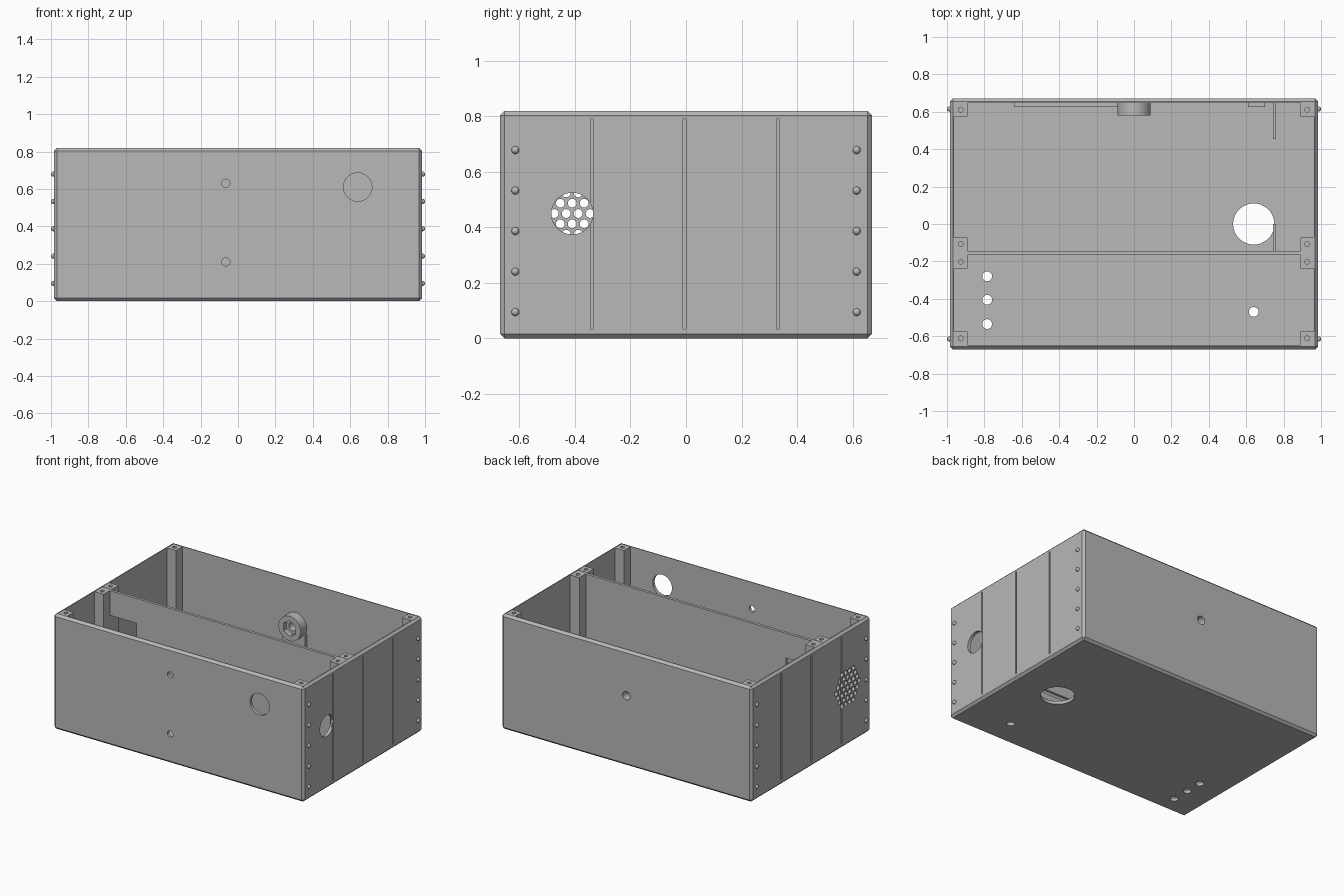
import bpy, bmesh, math
from mathutils import Matrix, Vector

if "Cube" in bpy.data.objects:
    bpy.data.objects.remove(bpy.data.objects["Cube"], do_unlink=True)

grey = bpy.data.materials.new("plain_grey")
grey.use_nodes = True
grey.diffuse_color = (0.48, 0.48, 0.48, 1)
grey.node_tree.nodes["Principled BSDF"].inputs["Base Color"].default_value = (0.48, 0.48, 0.48, 1)

HX, HY, HZ = 0.985, 0.67, 0.82   # half width, half depth, height
WALL = 0.022
IX, IY = HX - WALL, HY - WALL    # inner faces
DIV = (-0.165, -0.145)           # divider front and back faces
TURN = {"x": Matrix.Rotation(math.pi / 2, 4, "Y"),
        "y": Matrix.Rotation(math.pi / 2, 4, "X"),
        "z": Matrix.Identity(4)}


def add_box(bm, lo, hi):
    lo, hi = Vector(lo), Vector(hi)
    m = Matrix.Translation((lo + hi) / 2) @ Matrix.Diagonal((*(hi - lo), 1))
    return bmesh.ops.create_cube(bm, size=1, matrix=m)


def add_rod(bm, centre, radius, length, axis, sides=32):
    m = Matrix.Translation(centre) @ TURN[axis]
    bmesh.ops.create_cone(bm, cap_ends=True, segments=sides, radius1=radius,
                          radius2=radius, depth=length, matrix=m)


def make(name, bm):
    mesh = bpy.data.meshes.new(name)
    bm.to_mesh(mesh)
    bm.free()
    mesh.materials.append(grey)
    ob = bpy.data.objects.new(name, mesh)
    bpy.context.collection.objects.link(ob)
    return ob


def cut(ob, *cutters):
    """Subtract each cutter mesh, bake the result and drop the cutters."""
    tools = [make("cutter", bm) for bm in cutters]
    for tool in tools:
        tool.hide_render = True
        mod = ob.modifiers.new("cut", "BOOLEAN")
        mod.operation, mod.solver, mod.object = "DIFFERENCE", "EXACT", tool
    deps = bpy.context.evaluated_depsgraph_get()
    baked = bpy.data.meshes.new_from_object(ob.evaluated_get(deps))
    ob.modifiers.clear()
    ob.data = baked
    for tool in tools:
        bpy.data.objects.remove(tool, do_unlink=True)


def smooth(ob):
    bpy.ops.object.select_all(action="DESELECT")
    ob.select_set(True)
    bpy.context.view_layer.objects.active = ob
    bpy.ops.object.shade_smooth_by_angle(angle=math.radians(30))


# Open case with chamfered outer edges
bm = bmesh.new()
add_box(bm, (-HX, -HY, 0), (HX, HY, HZ))
bmesh.ops.bevel(bm, geom=bm.edges[:], offset=0.016, segments=1, affect="EDGES")
case = make("case", bm)

cavity = bmesh.new()
add_box(cavity, (-IX, -IY, WALL), (IX, IY, 1))

# Shallow vertical grooves on both sides
grooves = bmesh.new()
for side in (-1, 1):
    for y in (-0.34, -0.005, 0.332):
        xs = sorted((side * (HX - 0.008), side * (HX + 0.1)))
        add_box(grooves, (xs[0], y - 0.005, 0.035), (xs[1], y + 0.005, 0.79))

# Holes through front, back, one side and floor
holes = bmesh.new()
for x, z, r in ((-0.065, 0.63, 0.022), (-0.065, 0.21, 0.022), (0.64, 0.61, 0.076)):
    add_rod(holes, (x, -HY, z), r, 0.1, "y")
add_rod(holes, (0, HY, 0.5), 0.03, 0.1, "y")
add_rod(holes, (HX, -0.41, 0.45), 0.075, 0.1, "x", 48)
for x, y, r in ((-0.785, -0.28, 0.026), (-0.785, -0.405, 0.026),
                (-0.785, -0.535, 0.026), (0.64, -0.47, 0.026), (0.64, 0, 0.11)):
    add_rod(holes, (x, y, 0), r, 0.1, "z", 48)

# Hexagonal grille of small vents on the other side
RINGS, STEP = 3, 0.043
for row in range(-RINGS, RINGS + 1):
    count = 2 * RINGS + 1 - abs(row)
    for i in range(count):
        y = -0.41 + (i - (count - 1) / 2) * STEP
        add_rod(holes, (-HX, y, 0.413 + row * STEP * 0.866), 0.016, 0.1, "x", 16)
cut(case, cavity, grooves, holes)
smooth(case)

# Screw posts in the corners and beside the divider
POST = 0.073
bm, bores = bmesh.new(), bmesh.new()
for side in (-1, 1):
    for y in (-IY, DIV[0] - POST, DIV[1], IY - POST):
        xs = sorted((side * IX, side * (IX - POST)))
        add_box(bm, (xs[0], y, WALL), (xs[1], y + POST, HZ - 0.002))
        add_rod(bores, (side * (IX - POST / 2), y + POST / 2, HZ), 0.013, 0.2, "z", 20)
posts = make("screw_posts", bm)
cut(posts, bores)
smooth(posts)

# Divider with a cable window and a low slot
bm = bmesh.new()
add_box(bm, (-IX, DIV[0], WALL), (IX, DIV[1], HZ - 0.004))
divider = make("divider", bm)
windows = bmesh.new()
add_box(windows, (-0.89, -0.3, 0.43), (-0.685, 0, 0.64))
add_box(windows, (0.38, -0.3, 0.09), (0.68, 0, 0.12))
cut(divider, windows)

# Rivets down both sides
bm = bmesh.new()
for side in (-1, 1):
    for y in (-0.615, 0.615):
        for k in range(5):
            m = Matrix.Translation((side * (HX + 0.001), y, 0.095 + k * 0.146))
            bmesh.ops.create_uvsphere(bm, u_segments=16, v_segments=10, radius=0.014, matrix=m)
smooth(make("rivets", bm))

# Round boss with a hexagonal nut recess on the back wall
bm, socket, bore = bmesh.new(), bmesh.new(), bmesh.new()
add_rod(bm, (0, IY - 0.034, 0.5), 0.088, 0.068, "y", 48)
boss = make("nut_boss", bm)
add_rod(socket, (0, IY - 0.068, 0.5), 0.055, 0.07, "y", 6)
add_rod(bore, (0, IY, 0.5), 0.03, 0.3, "y")
cut(boss, socket, bore)
smooth(boss)

# Backing plate under the boss, low rails and ribs inside
for name, lo, hi in (
        ("boss_support", (-0.088, IY - 0.022, WALL), (0.088, IY, 0.46)),
        ("back_rail", (-0.64, IY - 0.022, WALL), (-0.088, IY, 0.3)),
        ("back_block", (0.61, IY - 0.022, WALL), (0.7, IY, 0.3)),
        ("back_rib", (0.742, 0.455, WALL), (0.758, IY, 0.3)),
        ("divider_rib", (0.742, DIV[1], WALL), (0.758, 0, 0.3))):
    bm = bmesh.new()
    add_box(bm, lo, hi)
    make(name, bm)
